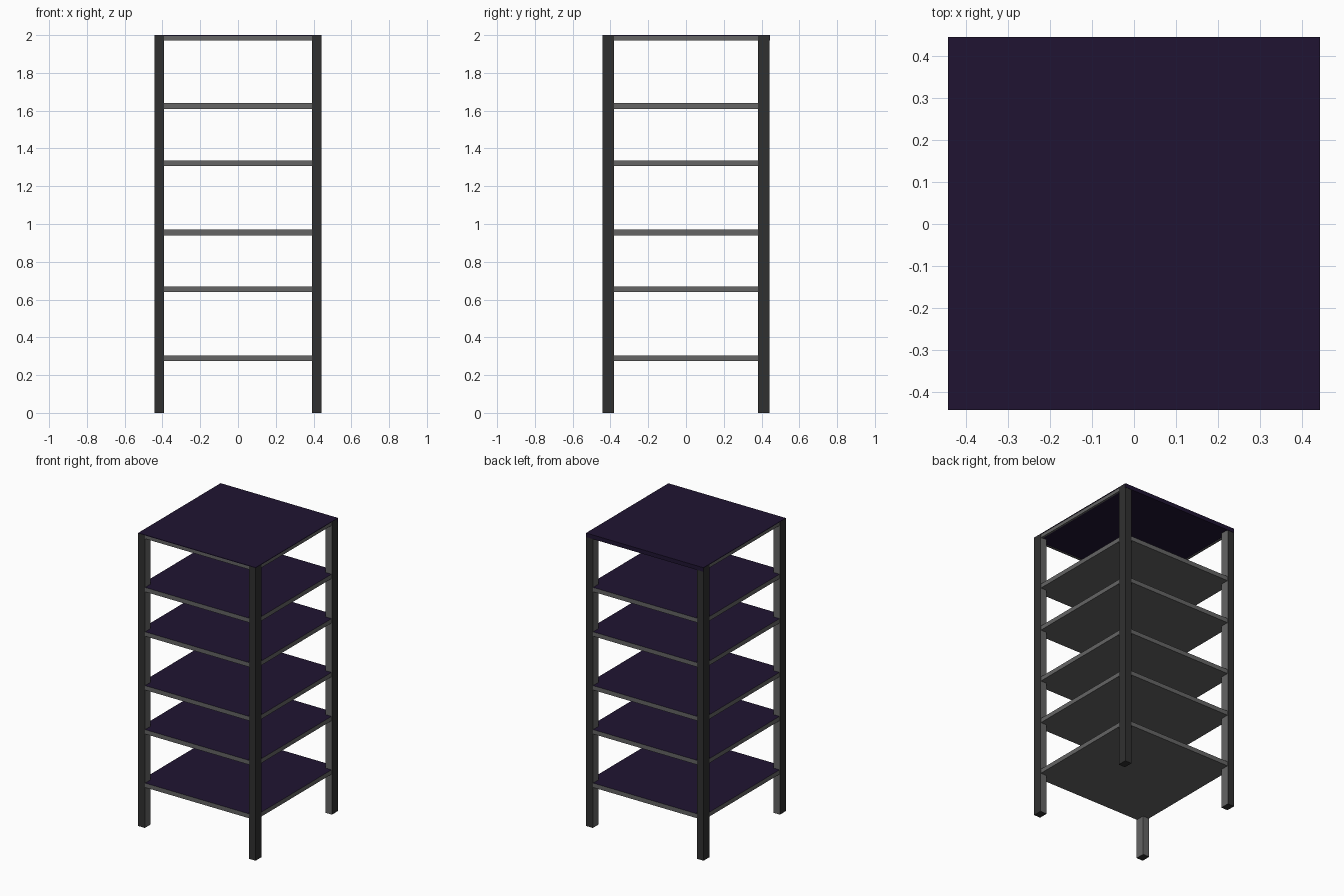
import bpy

if "Cube" in bpy.data.objects:
    bpy.data.objects.remove(bpy.data.objects["Cube"])

def material(name, rgb):
    m = bpy.data.materials.new(name)
    m.diffuse_color = (*rgb, 1)
    m.use_nodes = True
    m.node_tree.nodes["Principled BSDF"].inputs["Base Color"].default_value = m.diffuse_color
    return m

PURPLE = material("dark_purple", (0.014, 0.007, 0.032))
DARK = material("dark_grey", (0.03, 0.03, 0.03))
GREY = material("mid_grey", (0.13, 0.13, 0.13))

def box(name, lo, hi, *mats):
    """Axis-aligned box between two corners."""
    x0, y0, z0 = lo
    x1, y1, z1 = hi
    verts = [(x, y, z) for z in (z0, z1) for x, y in ((x0, y0), (x1, y0), (x1, y1), (x0, y1))]
    faces = [(3, 2, 1, 0), (4, 5, 6, 7), (0, 1, 5, 4), (1, 2, 6, 5), (2, 3, 7, 6), (3, 0, 4, 7)]
    me = bpy.data.meshes.new(name)
    me.from_pydata(verts, [], faces)
    for m in mats:
        me.materials.append(m)
    ob = bpy.data.objects.new(name, me)
    bpy.context.collection.objects.link(ob)
    return ob

R = 0.443            # outer half width
PX, PY = 0.05, 0.063  # post section
E = 0.44             # shelf edge, just inside the post faces
T = 0.03             # shelf thickness

# Corner posts: dark outside, lighter on the faces turned inward
for sx, side in ((-1, "left"), (1, "right")):
    for sy, end in ((-1, "front"), (1, "back")):
        xs = sorted((sx * R, sx * (R - PX)))
        ys = sorted((sy * R, sy * (R - PY)))
        post = box(f"{end}_{side}_post", (xs[0], ys[0], 0), (xs[1], ys[1], 1.997), DARK, GREY)
        for p in post.data.polygons:
            if p.normal.x * sx < -0.5 or p.normal.y * sy < -0.5:
                p.material_index = 1

# Lower shelves: grey panels with a purple upper face
for i, top in enumerate((0.305, 0.67, 0.97, 1.337, 1.64)):
    shelf = box(f"shelf_{i + 1}", (-E, -E, top - T), (E, E, top), GREY, PURPLE)
    for p in shelf.data.polygons:
        if p.normal.z > 0.5:
            p.material_index = 1

# Top panel, purple all over, covering the posts
box("top_panel", (-R, -R, 1.996), (R, R, 2.0), PURPLE)
box("top_core", (-R + 0.01, -R + 0.01, 1.976), (R - 0.01, R - 0.01, 1.996), PURPLE)
box("top_back_lip", (-R, R - 0.01, 1.972), (R, R + 0.002, 2.0), PURPLE)

# Grey edge rails on the front and sides of the top
a, b = R - PX, R - PY
box("top_front_rail", (-a, -E, 1.972), (a, -E + 0.012, 1.998), GREY)
box("top_left_rail", (-E, -b, 1.972), (-E + 0.012, b, 1.998), GREY)
box("top_right_rail", (E - 0.012, -b, 1.972), (E, b, 1.998), GREY)
